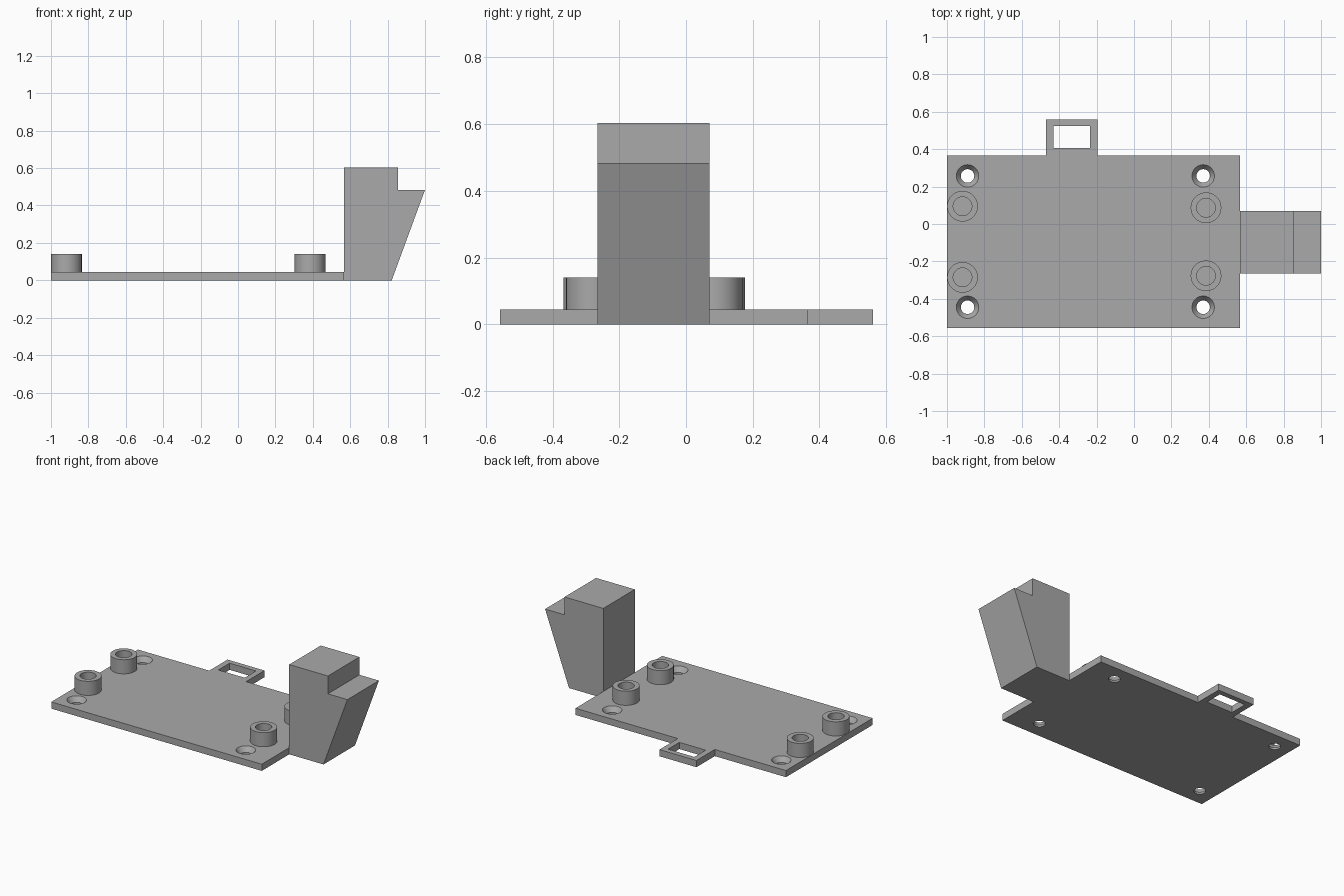
import bpy
import bmesh
import math
from mathutils import Matrix, Vector

cube = bpy.data.objects.get("Cube")
if cube:
    bpy.data.objects.remove(cube, do_unlink=True)

grey = bpy.data.materials.new("plain_grey")
grey.use_nodes = True
COLOUR = (0.4, 0.4, 0.4, 1)
grey.diffuse_color = COLOUR
grey.node_tree.nodes["Principled BSDF"].inputs["Base Color"].default_value = COLOUR

SEGMENTS = 48
PLATE_TOP = 0.045


def make_object(name, bm, smooth=False):
    bmesh.ops.recalc_face_normals(bm, faces=bm.faces)
    mesh = bpy.data.meshes.new(name)
    bm.to_mesh(mesh)
    bm.free()
    mesh.materials.append(grey)
    obj = bpy.data.objects.new(name, mesh)
    bpy.context.collection.objects.link(obj)
    if smooth:
        smooth_sides(obj)
    return obj


def smooth_sides(obj):
    bpy.ops.object.select_all(action="DESELECT")
    obj.select_set(True)
    bpy.context.view_layer.objects.active = obj
    bpy.ops.object.shade_smooth_by_angle(angle=math.radians(25))


def extrude_profile(bm, points, direction):
    """Fill a closed outline and push it along a direction."""
    face = bm.faces.new([bm.verts.new(p) for p in points])
    result = bmesh.ops.extrude_face_region(bm, geom=[face], use_keep_orig=True)
    moved = [g for g in result["geom"] if isinstance(g, bmesh.types.BMVert)]
    bmesh.ops.translate(bm, verts=moved, vec=Vector(direction))


def lathe(bm, profile, x, y):
    """Turn an (r, z) profile about the vertical axis; both ends lie on the axis."""
    verts = [bm.verts.new((r, 0, z)) for r, z in profile]
    edges = [bm.edges.new(pair) for pair in zip(verts, verts[1:])]
    result = bmesh.ops.spin(bm, geom=verts + edges, cent=(0, 0, 0), axis=(0, 0, 1),
                            angle=math.tau, steps=SEGMENTS, use_duplicate=False)
    new = set(verts)
    for edge in edges:
        stack = list(edge.verts)
        while stack:
            v = stack.pop()
            for e in v.link_edges:
                other = e.other_vert(v)
                if other not in new:
                    new.add(other)
                    stack.append(other)
    new = list(new)
    bmesh.ops.translate(bm, verts=new, vec=(x, y, 0))
    bmesh.ops.remove_doubles(bm, verts=new, dist=0.0005)


def cut(obj, cutter):
    """Subtract the cutter, bake the result and drop the cutter."""
    mod = obj.modifiers.new("cut", "BOOLEAN")
    mod.operation = "DIFFERENCE"
    mod.solver = "EXACT"
    mod.object = cutter
    cutter.hide_render = True
    bpy.context.view_layer.update()
    graph = bpy.context.evaluated_depsgraph_get()
    baked = bpy.data.meshes.new_from_object(obj.evaluated_get(graph))
    obj.modifiers.clear()
    obj.data = baked
    bpy.data.objects.remove(cutter, do_unlink=True)


# Base plate with a tab on its back edge
bm = bmesh.new()
outline = [(-1, -0.557), (0.567, -0.557), (0.567, 0.365), (-0.195, 0.365),
           (-0.195, 0.56), (-0.47, 0.56), (-0.47, 0.365), (-1, 0.365)]
extrude_profile(bm, [(x, y, 0) for x, y in outline], (0, 0, PLATE_TOP))
plate = make_object("base_plate", bm)

# Countersunk screw holes and the slot through the tab
bm = bmesh.new()
for x in (-0.89, 0.37):
    for y in (-0.445, 0.257):
        lathe(bm, [(0, -0.05), (0.036, -0.05), (0.036, 0.012),
                   (0.06, PLATE_TOP), (0.06, 0.1), (0, 0.1)], x, y)
slot = Matrix.Translation((-0.332, 0.465, 0)) @ Matrix.Diagonal((0.196, 0.12, 0.3, 1))
bmesh.ops.create_cube(bm, size=1, matrix=slot)
cut(plate, make_object("hole_cutter", bm))
smooth_sides(plate)

# Hollow standoff posts
for name, x, y in (("back_right", -0.917, 0.095), ("front_right", -0.917, -0.285),
                   ("back_left", 0.385, 0.087), ("front_left", 0.385, -0.277)):
    bm = bmesh.new()
    lathe(bm, [(0, PLATE_TOP - 0.01), (0.082, PLATE_TOP - 0.01), (0.082, 0.14),
               (0.05, 0.14), (0.05, PLATE_TOP + 0.001), (0, PLATE_TOP + 0.001)], x, y)
    make_object(name + "_standoff", bm, smooth=True)

# Stepped, undercut block on the left edge
bm = bmesh.new()
side = [(0.567, 0), (0.822, 0), (1, 0.484), (0.855, 0.484), (0.855, 0.604), (0.567, 0.604)]
extrude_profile(bm, [(x, -0.265, z) for x, z in side], (0, 0.335, 0))
make_object("stepped_block", bm)
